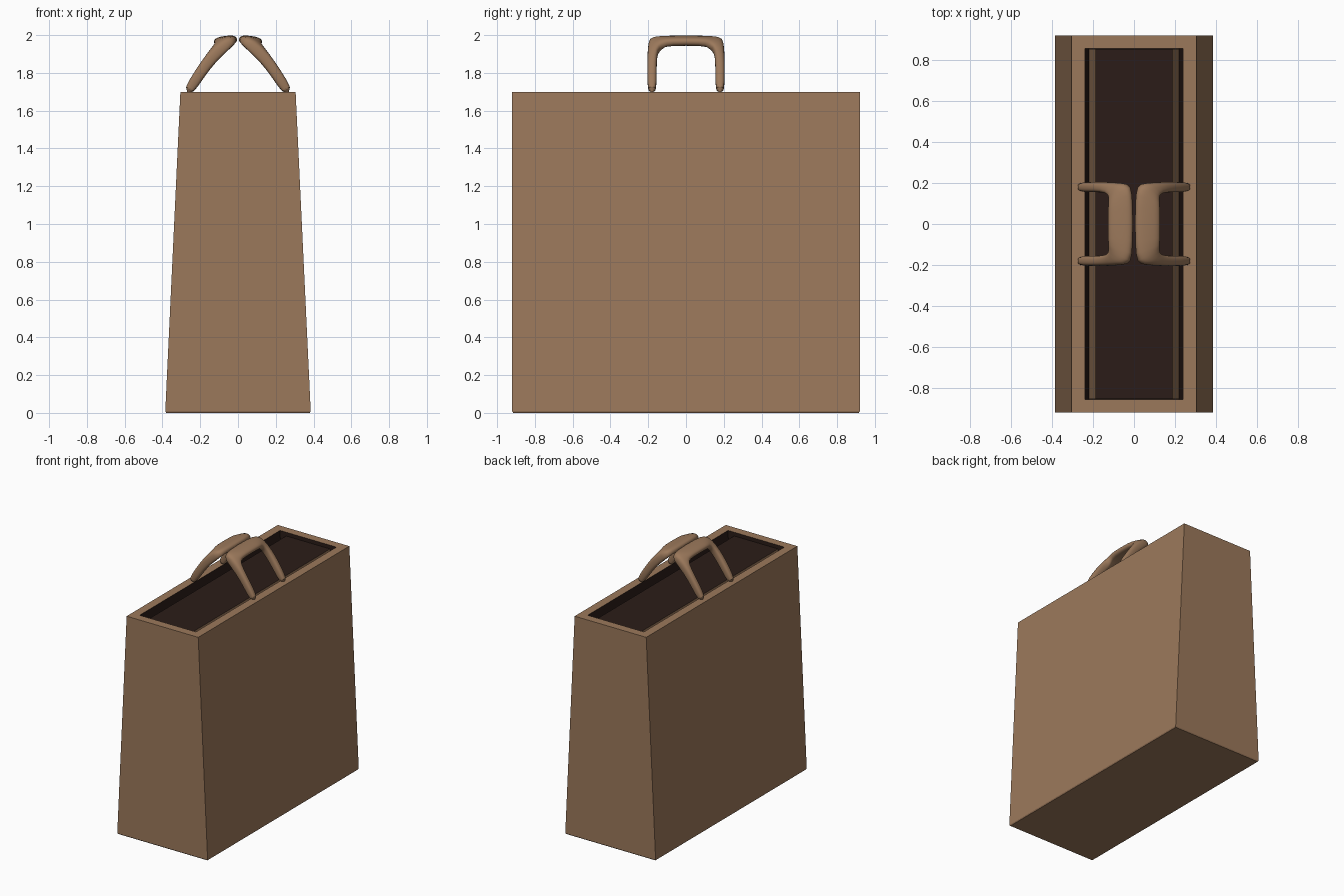
import bpy, bmesh, math
from mathutils import Vector

if "Cube" in bpy.data.objects:
    bpy.data.objects.remove(bpy.data.objects["Cube"])


def material(name, rgb):
    m = bpy.data.materials.new(name)
    m.diffuse_color = (*rgb, 1)
    m.use_nodes = True
    m.node_tree.nodes["Principled BSDF"].inputs["Base Color"].default_value = m.diffuse_color
    return m


BROWN = material("brown_paper", (0.33, 0.19, 0.105))
DARK = material("dark_lining", (0.024, 0.012, 0.009))


def loft(name, loops, dark=(), cap_material=(0, 0), smooth=False):
    """Skin a list of closed loops and cap both ends."""
    bm = bmesh.new()
    rings = [[bm.verts.new(p) for p in loop] for loop in loops]
    n = len(rings[0])
    for k, (a, b) in enumerate(zip(rings, rings[1:])):
        for i in range(n):
            f = bm.faces.new((a[i], a[(i + 1) % n], b[(i + 1) % n], b[i]))
            f.material_index = 1 if k in dark else 0
            f.smooth = smooth
    bm.faces.new(rings[0][::-1]).material_index = cap_material[0]
    bm.faces.new(rings[-1]).material_index = cap_material[1]
    bmesh.ops.recalc_face_normals(bm, faces=bm.faces)
    me = bpy.data.meshes.new(name)
    bm.to_mesh(me)
    bm.free()
    me.materials.append(BROWN)
    me.materials.append(DARK)
    ob = bpy.data.objects.new(name, me)
    bpy.context.collection.objects.link(ob)
    return ob


def rect(x, y, z):
    return [(-x, -y, z), (x, -y, z), (x, y, z), (-x, y, z)]


# Tapered bag shell with a flat rim and dark inner walls
loft("bag_body", [rect(.38, .915, 0), rect(.385, .92, .008), rect(.305, .92, 1.70),
                  rect(.24, .855, 1.70), rect(.22, .855, .95)],
     dark=(3,), cap_material=(0, 1))

# Filled interior just below the rim, with brown tapered sides
loft("bag_filling", [rect(.22, .854, .951), rect(.187, .854, 1.672)], cap_material=(1, 1))

# Handle stations for one half: centre, outward half-width, half-thickness
HALF = [
    ((.270, .180, 1.690), (0, .025, 0), (.026, 0, .014)),
    ((.200, .180, 1.800), (0, .025, 0), (.024, 0, .017)),
    ((.140, .180, 1.882), (0, .026, 0), (.026, 0, .021)),
    ((.085, .172, 1.940), (-.030, .028, .015), (.023, 0, .030)),
    ((.068, .150, 1.962), (-.055, .042, .012), (.010, 0, .028)),
    ((.066, .100, 1.971), (-.062, 0, .008), (.003, 0, .025)),
]


def section(centre, a, b, sx, sy, sides=16):
    """Rounded-box cross-section."""
    pts = []
    for i in range(sides):
        t = 2 * math.pi * i / sides
        c, s = math.cos(t), math.sin(t)
        c = math.copysign(abs(c) ** .75, c)
        s = math.copysign(abs(s) ** .75, s)
        p = Vector(centre) + Vector(a) * c + Vector(b) * s
        pts.append((p.x * sx, p.y * sy, p.z))
    return pts


# Two arched handles leaning together over the opening
for name, sx in (("handle_right", 1), ("handle_left", -1)):
    loops = [section(*s, sx, 1) for s in HALF] + [section(*s, sx, -1) for s in HALF[::-1]]
    handle = loft(name, loops, smooth=True)
    sub = handle.modifiers.new("smooth", 'SUBSURF')
    sub.levels = sub.render_levels = 1
